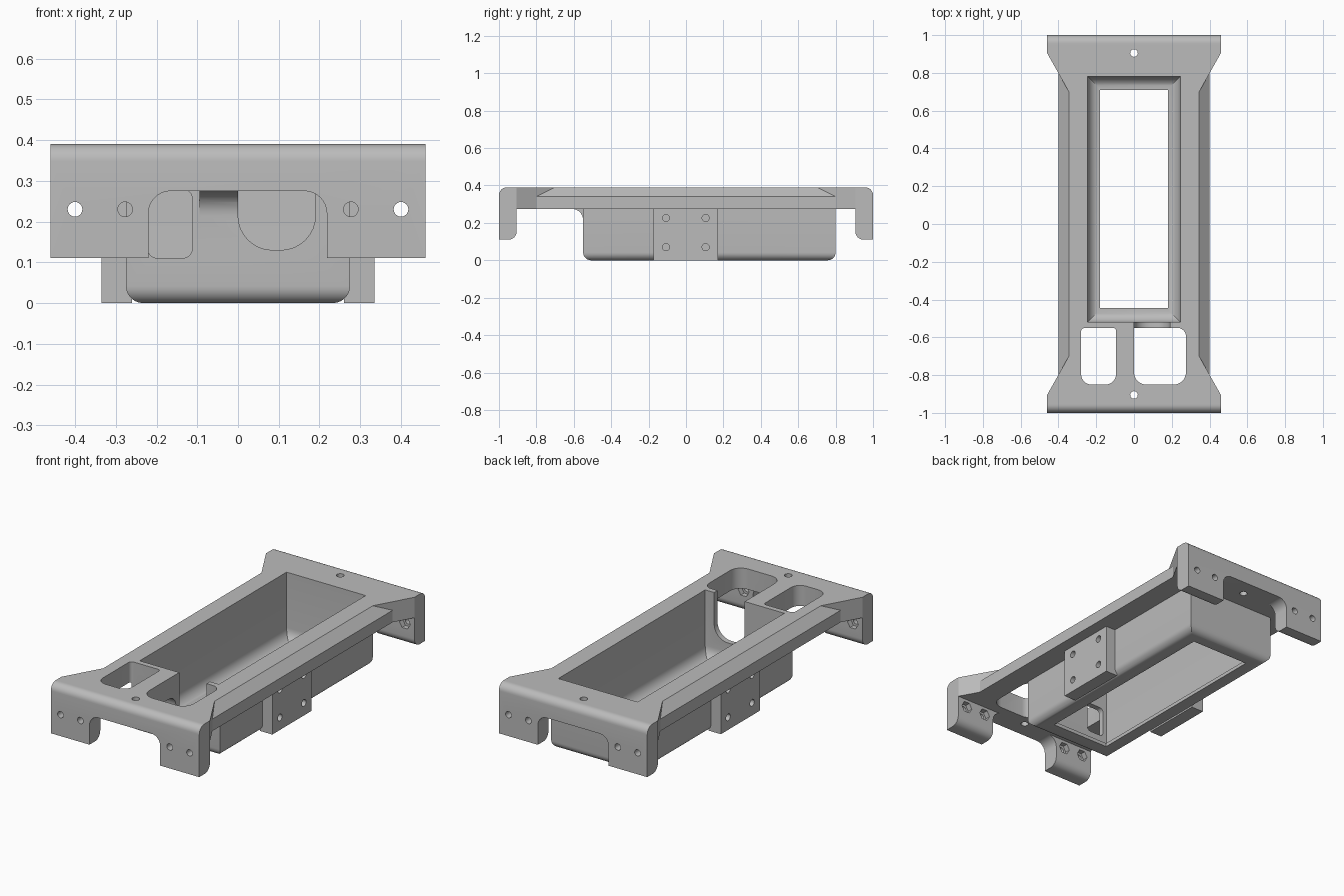
import bpy, bmesh, math
from mathutils import Vector

if "Cube" in bpy.data.objects:
    bpy.data.objects.remove(bpy.data.objects["Cube"])

grey = bpy.data.materials.new("plain_grey")
grey.diffuse_color = (0.5, 0.5, 0.5, 1)
grey.use_nodes = True
grey.node_tree.nodes["Principled BSDF"].inputs["Base Color"].default_value = grey.diffuse_color

AXES = {'x': lambda u, v, w: (w, u, v),
        'y': lambda u, v, w: (u, w, v),
        'z': lambda u, v, w: (u, v, w)}


def finish(name, bm):
    bmesh.ops.recalc_face_normals(bm, faces=bm.faces)
    me = bpy.data.meshes.new(name)
    bm.to_mesh(me)
    bm.free()
    me.materials.append(grey)
    ob = bpy.data.objects.new(name, me)
    bpy.context.collection.objects.link(ob)
    return ob


def prism(name, pts, axis, a, b):
    """Extrude a 2D outline along an axis from a to b."""
    bm = bmesh.new()
    f = bm.faces.new([bm.verts.new(AXES[axis](u, v, a)) for u, v in pts])
    ext = bmesh.ops.extrude_face_region(bm, geom=[f])['geom']
    step = Vector(AXES[axis](0, 0, b - a))
    bmesh.ops.translate(bm, vec=step, verts=[g for g in ext if isinstance(g, bmesh.types.BMVert)])
    return finish(name, bm)


def rounded(corners, steps=8):
    """Outline from (u, v, radius); rounded corners are right angles."""
    out, n = [], len(corners)
    for i, (u, v, r) in enumerate(corners):
        p = Vector((u, v))
        if r == 0:
            out.append((u, v))
            continue
        a = (Vector(corners[i - 1][:2]) - p).normalized()
        b = (Vector(corners[(i + 1) % n][:2]) - p).normalized()
        c = p + (a + b) * r
        for k in range(steps + 1):
            t = math.pi / 2 * k / steps
            out.append(tuple(c - b * r * math.cos(t) - a * r * math.sin(t)))
    return out


def rect(u0, v0, u1, v1, r=(0, 0, 0, 0)):
    """Rectangle with radii for lower left, lower right, upper right, upper left."""
    return rounded([(u0, v0, r[0]), (u1, v0, r[1]), (u1, v1, r[2]), (u0, v1, r[3])])


def disc(u, v, r, n=24):
    return [(u + r * math.cos(2 * math.pi * k / n), v + r * math.sin(2 * math.pi * k / n))
            for k in range(n)]


def tub(name, x, y0, y1, z0, z1, r):
    """Box with rounded bottom edges."""
    bm = bmesh.new()
    bmesh.ops.create_cube(bm, size=1)
    for v in bm.verts:
        v.co = (v.co.x * 2 * x, y0 if v.co.y < 0 else y1, z0 if v.co.z < 0 else z1)
    low = [e for e in bm.edges if all(abs(v.co.z - z0) < 1e-5 for v in e.verts)]
    bmesh.ops.bevel(bm, geom=low, offset=r, segments=7, profile=0.5, affect='EDGES')
    return finish(name, bm)


def combine(body, other, op):
    m = body.modifiers.new("join", 'BOOLEAN')
    m.operation, m.solver, m.object = op, 'EXACT', other
    bpy.context.view_layer.objects.active = body
    bpy.ops.object.modifier_apply(modifier=m.name)
    bpy.data.objects.remove(other)


ZP, ZT = 0.275, 0.39   # underside and top of the plate

# Plate with flared ends
quarter = [(0.345, 0.70), (0.46, 0.905), (0.46, 0.95)]
right = [(x, -y) for x, y in reversed(quarter)] + quarter
body = prism("tray_bracket", right + [(-x, -y) for x, y in right], 'z', ZP, ZT)

adds, cuts = [], []

# Chamfered side rails
adds.append(prism("rails", [(-0.40, ZP), (0.40, ZP), (0.40, 0.342), (0.345, ZT),
                            (-0.345, ZT), (-0.40, 0.342)], 'y', -0.8, 0.8))

# Turned-down end flanges with leg notch, bolt holes and nut pockets
for s in (-1, 1):
    adds.append(prism("flange", rounded([(s * 0.905, 0.11, 0.045), (s, 0.11, 0),
                                         (s, ZT, 0.042), (s * 0.905, ZT, 0)]),
                      'x', -0.46, 0.46))
    cuts.append(prism("notch", rect(-0.22, 0.0, 0.218, ZP, (0, 0, 0.055, 0.055)),
                      'y', s * 0.86, s * 1.1))
    for x in (-0.4, -0.277, 0.277, 0.4):
        cuts.append(prism("bolt_hole", disc(x, 0.23, 0.018), 'y', s * 0.87, s * 1.1))
        cuts.append(prism("nut_pocket", disc(x, 0.23, 0.034, 6), 'y', s * 0.87, s * 0.935))
    cuts.append(prism("plate_hole", disc(0, s * 0.905, 0.02), 'z', 0.2, 0.5))

# Bin with rounded floor edges
adds.append(tub("bin", 0.275, -0.55, 0.8, 0.0, 0.33, 0.042))

# Side mounting blocks with blind screw holes
for s in (-1, 1):
    adds.append(prism("mount_block", rect(-0.175, 0.0, 0.17, 0.32), 'x', s * 0.26, s * 0.335))
    for y in (-0.107, 0.105):
        for z in (0.07, 0.226):
            cuts.append(prism("screw_hole", disc(y, z, 0.019), 'x', s * 0.285, s * 0.4))

# Fillet under the strip between the two plate windows
fillet = [(-0.54, 0.30), (-0.61, 0.30), (-0.61, ZP)]
fillet += [(-0.61 + 0.06 * math.sin(t), ZP - 0.06 + 0.06 * math.cos(t))
           for t in [math.pi / 2 * k / 8 for k in range(1, 9)]] + [(-0.54, ZP - 0.06)]
adds.append(prism("fillet", fillet, 'x', -0.095, 0.0))

# Bin cavity and floor opening
cuts.append(tub("cavity", 0.245, -0.52, 0.78, 0.02, 0.5, 0.06))
cuts.append(prism("floor_opening", rect(-0.18, -0.445, 0.18, 0.71), 'z', -0.1, 0.2))

# Plate windows
cuts.append(prism("small_window", rect(-0.28, -0.85, -0.095, -0.55, (0.055, 0.055, 0.015, 0.02)),
                  'z', 0.2, 0.5))
cuts.append(prism("large_window", rect(0.0, -0.85, 0.275, -0.55, (0.065, 0.065, 0.045, 0)),
                  'z', 0.2, 0.5))

# Front wall openings: open-topped slot and rounded port
cuts.append(prism("wall_slot", rect(0.0, 0.13, 0.19, 0.5, (0.085, 0.085, 0, 0)),
                  'y', -0.56, -0.50))
cuts.append(prism("wall_port", rect(-0.222, 0.11, -0.112, 0.28, (0.025, 0.025, 0.025, 0.025)),
                  'y', -0.56, -0.50))

for o in adds:
    combine(body, o, 'UNION')
for o in cuts:
    combine(body, o, 'DIFFERENCE')

# Smooth shading on rounded parts only
bpy.ops.object.select_all(action='DESELECT')
body.select_set(True)
bpy.context.view_layer.objects.active = body
bpy.ops.object.shade_smooth_by_angle(angle=math.radians(25))
